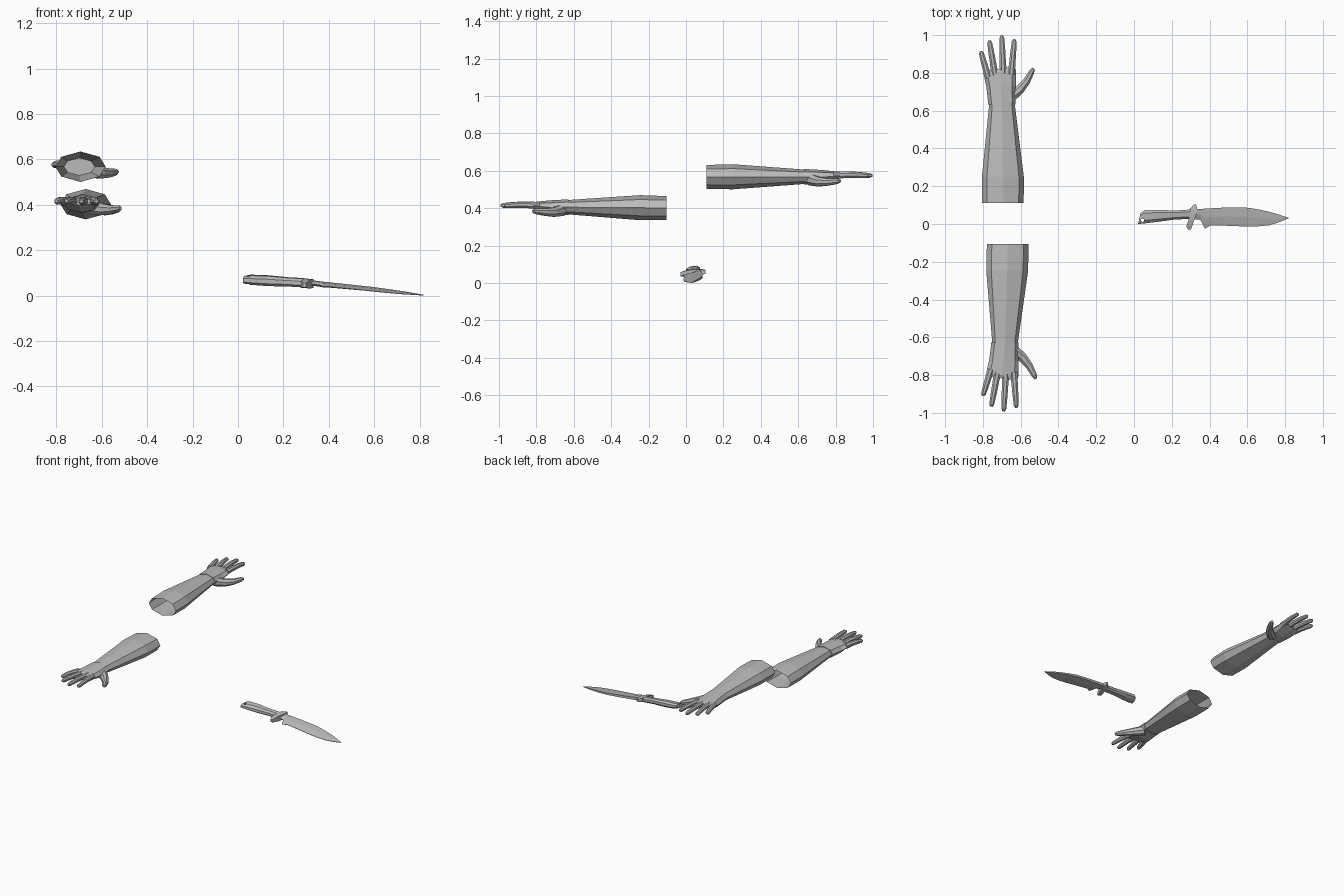
import bpy, bmesh, math
from mathutils import Vector

if "Cube" in bpy.data.objects:
    bpy.data.objects.remove(bpy.data.objects["Cube"])

grey = bpy.data.materials.new("plain grey")
grey.diffuse_color = (0.5, 0.5, 0.5, 1)
grey.use_nodes = True
grey.node_tree.nodes["Principled BSDF"].inputs["Base Color"].default_value = grey.diffuse_color


def loft(name, rings, cap_start=True, cap_end=True, place=lambda p: p):
    """Skin a list of equal-sized point rings into one object."""
    bm = bmesh.new()
    vs = [[bm.verts.new(place(Vector(p))) for p in r] for r in rings]
    n = len(vs[0])
    for a, b in zip(vs, vs[1:]):
        for i in range(n):
            j = (i + 1) % n
            bm.faces.new((a[i], a[j], b[j], b[i]))
    if cap_start:
        bm.faces.new(vs[0][::-1])
    if cap_end:
        bm.faces.new(vs[-1])
    bmesh.ops.recalc_face_normals(bm, faces=bm.faces)
    me = bpy.data.meshes.new(name)
    bm.to_mesh(me)
    bm.free()
    me.materials.append(grey)
    ob = bpy.data.objects.new(name, me)
    bpy.context.collection.objects.link(ob)
    return ob


OCT = [(1, 0), (.76, .65), (0, 1), (-.76, .65), (-1, 0), (-.76, -.65), (0, -1), (.76, -.65)]


def section(y, cx, cz, hw, hh, skew=0):
    return [(cx + hw * u, y + skew * u, cz + hh * w) for u, w in OCT]


def tube(points, radii, sides=8):
    """Rings around a path, square to its overall direction."""
    pts = [Vector(p) for p in points]
    d = (pts[-1] - pts[0]).normalized()
    side = d.cross(Vector((0, 0, 1))).normalized()
    up = side.cross(d)
    ang = [2 * math.pi * (i + .5) / sides for i in range(sides)]
    return [[p + r * (math.cos(a) * side + math.sin(a) * up) for a in ang]
            for p, r in zip(pts, radii)]


# finger: base x, base y, tip x, tip y, tip z
FINGERS = {
    "little_finger": (-.772, .775, -.811, .915, .576),
    "ring_finger": (-.735, .785, -.766, .972, .577),
    "middle_finger": (-.692, .79, -.700, .997, .575),
    "index_finger": (-.650, .79, -.633, .978, .574),
}


def build_arm(label, place):
    # open forearm sleeve
    loft(label + "_forearm", [
        section(.11, -.694, .567, .110, .064),
        section(.25, -.694, .568, .111, .067),
        section(.64, -.699, .568, .067, .038)], cap_start=False, place=place)
    # palm with wrist band
    loft(label + "_palm", [
        section(.632, -.700, .568, .072, .042),
        section(.648, -.700, .568, .073, .041),
        section(.73, -.704, .566, .078, .038),
        section(.805, -.711, .573, .085, .023, .014),
        section(.822, -.711, .575, .074, .014, .012)], place=place)
    # four tapered fingers
    for name, (bx, by, tx, ty, tz) in FINGERS.items():
        a, b = Vector((bx, by, .575)), Vector((tx, ty, tz))
        pts = [a.lerp(b, t) for t in (0, .35, .62, .93, 1)]
        pts[1].z += .004
        pts[2].z += .004
        loft(label + "_" + name, tube(pts, (.021, .018, .017, .014, .007)), place=place)
    # thumb
    loft(label + "_thumb", tube(
        [(-.665, .665, .553), (-.605, .712, .541), (-.568, .757, .540),
         (-.541, .806, .544), (-.531, .824, .545)],
        (.034, .027, .021, .016, .008)), place=place)


build_arm("back_arm", lambda p: p)
# front arm: mirrored, lower and turned very slightly
build_arm("front_arm", lambda p: Vector((p.x + .027 - .017 * p.y, .005 - p.y, p.z - .167 + .007 * p.y)))


# knife lies pitched down to the tip and rolled a little
def lay(p):
    if p.x < .31:
        z = .072 - .065 * (p.x - .03)
    else:
        z = .0538 - .1 * (p.x - .31)
    return Vector((p.x, p.y, z + p.z + .12 * (p.y - .04)))


# handle: x skew follows the slanted butt
def grip(x, y0, y1, t, skew=0):
    c, h = (y0 + y1) / 2, (y1 - y0) / 2
    return [(x + skew * u, c + h * u, t * w) for u, w in
            [(1, .45), (.55, 1), (-.55, 1), (-1, .45), (-1, -.45), (-.55, -1), (-1 * -.55, -1), (1, -.45)]]


handle = loft("knife_handle", [
    grip(.028, .000, .058, .015, .007),
    grip(.052, .002, .074, .020, .006),
    grip(.13, .012, .075, .022),
    grip(.22, .024, .071, .019),
    grip(.275, .026, .075, .019),
    grip(.31, .026, .078, .018)], place=lay)

# lanyard hole through the butt
cut = loft("lanyard_hole_cutter", tube([(.045, .02, -.1), (.0451, .02, .25)], (.009, .009), 10))
cut.hide_render = True
cut.hide_viewport = True
cut.display_type = 'WIRE'
mod = handle.modifiers.new("lanyard_hole", 'BOOLEAN')
mod.operation = 'DIFFERENCE'
mod.solver = 'EXACT'
mod.object = cut

# cross guard: y, x from, x to, half thickness
loft("knife_guard", [
    [(a, y, -t), (b, y, -t), (b, y, t), (a, y, t)] for y, a, b, t in
    [(-.030, .287, .300, .010), (-.012, .277, .308, .015), (.018, .288, .318, .019),
     (.055, .296, .332, .019), (.082, .297, .333, .015), (.104, .318, .329, .010)]], place=lay)

# blade: x, spine y, edge y, half thickness
loft("knife_blade", [
    [(x, s, t), (x, s * .5 + e * .5, t), (x, e, .0012),
     (x, e, -.0012), (x, s * .5 + e * .5, -t), (x, s, -t)] for x, s, e, t in
    [(.315, .079, .026, .011), (.352, .080, .022, .010), (.375, .081, -.026, .0095),
     (.388, .082, -.018, .009), (.405, .083, -.008, .009), (.48, .087, -.009, .008),
     (.585, .088, -.013, .007), (.65, .079, -.013, .006), (.715, .065, -.007, .005),
     (.77, .049, .010, .0035), (.817, .033, .030, .0015)]], place=lay)
